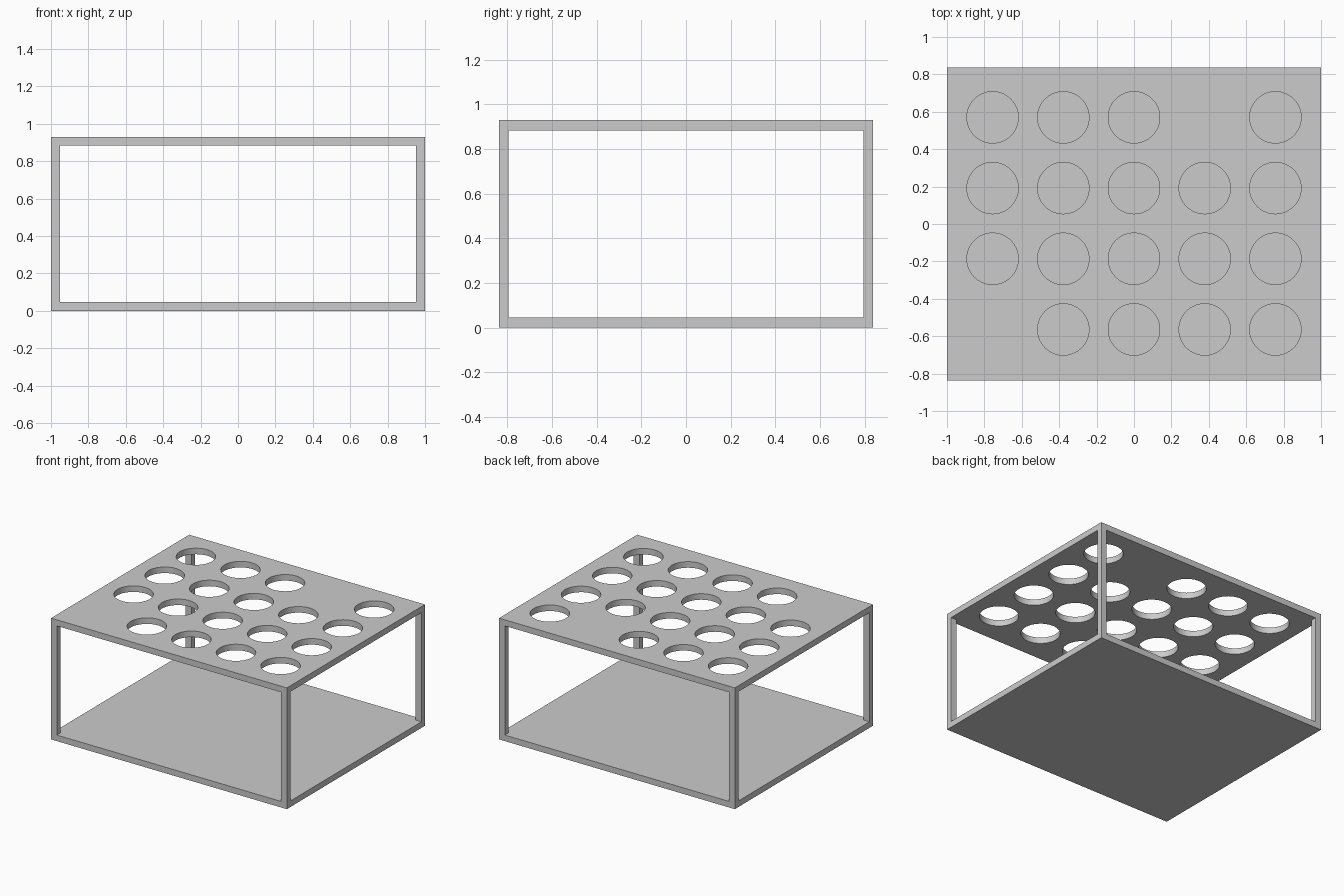
import bpy
from math import radians

if "Cube" in bpy.data.objects:
    bpy.data.objects.remove(bpy.data.objects["Cube"])

# Overall sizes
W, D, H = 2.0, 1.674, 0.93
PLATE = 0.0465
POST_X, POST_Y = 0.049, 0.042
HOLE_R, PITCH = 0.1375, 0.378

grey = bpy.data.materials.new("light grey")
grey.use_nodes = True
colour = (0.6, 0.6, 0.6, 1)
grey.diffuse_color = colour
grey.node_tree.nodes["Principled BSDF"].inputs["Base Color"].default_value = colour


def box(name, size, centre):
    bpy.ops.mesh.primitive_cube_add(size=1, location=centre)
    ob = bpy.context.object
    ob.name = name
    ob.scale = size
    bpy.ops.object.transform_apply(location=False, rotation=False, scale=True)
    ob.data.materials.append(grey)
    return ob


# Floor and four corner posts
box("floor_plate", (W, D, PLATE), (0, 0, PLATE / 2))
for side, sx in (("left", 1), ("right", -1)):
    for end, sy in (("front", -1), ("back", 1)):
        box(f"{end}_{side}_post", (POST_X, POST_Y, H - 2 * PLATE),
            (sx * (W - POST_X) / 2, sy * (D - POST_Y) / 2, H / 2))

# Top plate with a grid of round holes, two places left solid
top = box("top_plate", (W, D, PLATE), (0, 0, H - PLATE / 2))
solid = {(0, 0), (3, 3)}
cutters = []
for col in range(5):
    for row in range(4):
        if (col, row) in solid:
            continue
        bpy.ops.mesh.primitive_cylinder_add(
            vertices=64, radius=HOLE_R, depth=PLATE * 3,
            location=((col - 2) * PITCH, (row - 1.5) * PITCH + 0.003, H - PLATE / 2))
        cutters.append(bpy.context.object)

bpy.ops.object.select_all(action='DESELECT')
for c in cutters:
    c.select_set(True)
bpy.context.view_layer.objects.active = cutters[0]
bpy.ops.object.join()
cutter = bpy.context.object
cutter.name = "hole_cutter"
cutter.hide_render = True
cutter.data.materials.append(grey)

cut = top.modifiers.new("holes", 'BOOLEAN')
cut.operation = 'DIFFERENCE'
cut.solver = 'EXACT'
cut.object = cutter
bpy.ops.object.select_all(action='DESELECT')
top.select_set(True)
bpy.context.view_layer.objects.active = top
bpy.ops.object.modifier_apply(modifier=cut.name)
bpy.data.objects.remove(cutter)
bpy.ops.object.shade_smooth_by_angle(angle=radians(30))
